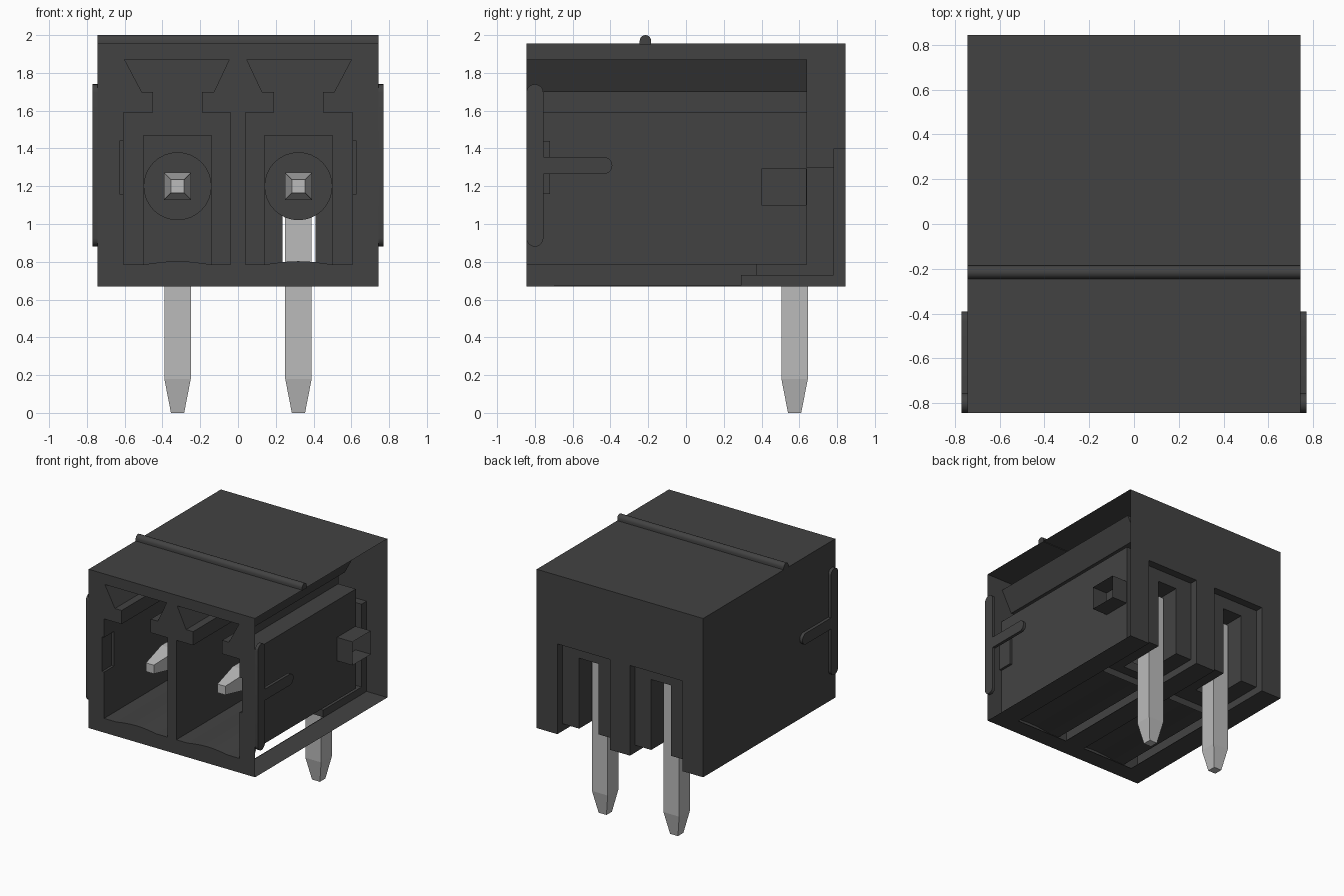
import bpy, bmesh, math

cube = bpy.data.objects.get("Cube")
if cube:
    bpy.data.objects.remove(cube, do_unlink=True)


def material(name, level):
    mat = bpy.data.materials.new(name)
    color = (level, level, level, 1)
    mat.use_nodes = True
    mat.diffuse_color = color
    bsdf = mat.node_tree.nodes["Principled BSDF"]
    bsdf.inputs["Base Color"].default_value = color
    bsdf.inputs["Roughness"].default_value = 0.6
    return mat


PLASTIC = material("dark plastic", 0.055)
METAL = material("tin metal", 0.5)


def finish(name, bm, mat):
    bmesh.ops.recalc_face_normals(bm, faces=bm.faces)
    mesh = bpy.data.meshes.new(name)
    bm.to_mesh(mesh)
    bm.free()
    mesh.materials.append(mat)
    obj = bpy.data.objects.new(name, mesh)
    bpy.context.collection.objects.link(obj)
    return obj


def extrude(name, points, direction, mat=PLASTIC):
    """Turn a planar outline into a prism."""
    bm = bmesh.new()
    face = bm.faces.new([bm.verts.new(p) for p in points])
    out = bmesh.ops.extrude_face_region(bm, geom=[face])
    moved = [v for v in out["geom"] if isinstance(v, bmesh.types.BMVert)]
    bmesh.ops.translate(bm, verts=moved, vec=direction)
    return finish(name, bm, mat)


def box(name, x0, x1, y0, y1, z0, z1, mat=PLASTIC):
    x0, x1 = sorted((x0, x1))
    pts = [(x0, y0, z0), (x1, y0, z0), (x1, y1, z0), (x0, y1, z0)]
    return extrude(name, pts, (0, 0, z1 - z0), mat)


def arc(cx, cy, r, start, end, steps=10):
    angles = [math.radians(start + (end - start) * i / steps) for i in range(steps + 1)]
    return [(cx + r * math.cos(a), cy + r * math.sin(a)) for a in angles]


def smooth(obj):
    bpy.ops.object.select_all(action='DESELECT')
    obj.select_set(True)
    bpy.context.view_layer.objects.active = obj
    bpy.ops.object.shade_smooth_by_angle(angle=math.radians(35))


housing = box("housing", -0.745, 0.745, -0.845, 0.845, 0.67, 1.955)
helpers = []


def combine(tool, operation='DIFFERENCE'):
    tool.hide_render = True
    helpers.append(tool)
    mod = housing.modifiers.new(tool.name, 'BOOLEAN')
    mod.operation, mod.solver, mod.object = operation, 'EXACT', tool


for s in (-1, 1):
    # Plug cavity: wide chamber, narrow neck and flared key slot
    floor = [(0.14 + 0.36 * i / 8, 0.785 + 0.018 * math.sin(math.pi * i / 8)) for i in range(9)]
    outline = [(0.04, 0.785)] + floor + [
        (0.607, 0.785), (0.607, 1.59), (0.45, 1.59), (0.45, 1.70), (0.51, 1.70), (0.6, 1.87),
        (0.047, 1.87), (0.127, 1.70), (0.19, 1.70), (0.19, 1.59), (0.04, 1.59)]
    combine(extrude("cavity_cutter", [(s * x, -0.9, z) for x, z in outline], (0, 1.54, 0)))
    # Pin support on the back wall of the cavity
    combine(box("pin_support", s * 0.14, s * 0.5, 0.40, 0.7, 0.75, 1.47), 'UNION')
    # Recess wrapping from the back to the underside
    combine(box("back_recess_cutter", s * 0.09, s * 0.56, 0.78, 0.9, 0.6, 1.4))
    combine(box("under_recess_cutter", s * 0.09, s * 0.56, 0.29, 0.9, 0.6, 0.73))
    combine(box("under_opening_cutter", s * 0.09, s * 0.56, -0.70, 0.30, 0.6, 0.674))
    # Slot for the bent pin, open to the front on one side only
    combine(box("pin_slot_cutter", s * 0.235, s * 0.41, 0.37 if s > 0 else 0.45, 0.9, 0.6, 1.3))
    # Side pockets in the cavity wall
    combine(box("guide_cutter", s * 0.58, s * 0.627, -0.9, -0.72, 1.16, 1.44))
    combine(box("side_pocket_cutter", s * 0.55, 0.8 if s > 0 else -0.64, 0.40, 0.635, 1.1, 1.29))

# Apply the cuts and leave the left side and underside openings uncovered
bpy.context.view_layer.update()
graph = bpy.context.evaluated_depsgraph_get()
result = bpy.data.meshes.new_from_object(housing.evaluated_get(graph))
housing.modifiers.clear()
housing.data = result
for helper in helpers:
    bpy.data.objects.remove(helper, do_unlink=True)
bm = bmesh.new()
bm.from_mesh(result)
open_faces = []
for f in bm.faces:
    c = f.calc_center_median()
    side = f.normal.x > 0.9 and c.x > 0.744
    under = f.normal.z < -0.9 and 0.672 < c.z < 0.676
    if side or under:
        open_faces.append(f)
bmesh.ops.delete(bm, geom=open_faces, context='FACES')
bm.to_mesh(result)
bm.free()

# Rounded rib across the top
rib = [(-0.185, 1.95)] + arc(-0.215, 1.97, 0.03, 0, 180) + [(-0.245, 1.95)]
smooth(extrude("top_rib", [(-0.745, y, z) for y, z in rib], (1.49, 0, 0)))

# Sideways T ribs with rounded ends
tee = (arc(-0.8, 0.925, 0.045, 180, 360) + [(-0.755, 1.265)]
       + arc(-0.435, 1.31, 0.045, -90, 90) + [(-0.755, 1.355)]
       + arc(-0.8, 1.695, 0.045, 0, 180))
for s, side in ((-1, "right"), (1, "left")):
    smooth(extrude(side + "_rib", [(s * 0.745, y, z) for y, z in tee], (s * 0.025, 0, 0)))


def pin_leg(name, sections, mat=METAL):
    """Square bar through (centre, half width, axis vectors) sections."""
    bm = bmesh.new()
    rings = []
    for (cx, cy, cz), h, vertical in sections:
        ring = []
        for a, b in ((-h, -h), (h, -h), (h, h), (-h, h)):
            p = (cx + a, cy + b, cz) if vertical else (cx + a, cy, cz + b)
            ring.append(bm.verts.new(p))
        rings.append(ring)
    for lower, upper in zip(rings, rings[1:]):
        for i in range(4):
            j = (i + 1) % 4
            bm.faces.new((lower[i], lower[j], upper[j], upper[i]))
    bm.faces.new(rings[0])
    bm.faces.new(rings[-1])
    return finish(name, bm, mat)


for s, side in ((-1, "right"), (1, "left")):
    x = s * 0.32
    # Solder leg and contact of each bent pin
    pin_leg(side + "_solder_leg", [((x, 0.575, 0), 0.035, True), ((x, 0.575, 0.18), 0.07, True),
                                   ((x, 0.575, 1.27), 0.07, True)])
    pin_leg(side + "_contact", [((x, -0.67, 1.2), 0.035, False), ((x, -0.42, 1.2), 0.072, False),
                                ((x, 0.57, 1.2), 0.069, False)])
    # Round collar around the contact
    ring = arc(x, 1.2, 0.18, 0, 360, 32)[:-1]
    smooth(extrude(side + "_pin_collar", [(px, 0.36, z) for px, z in ring], (0, 0.1, 0)))
